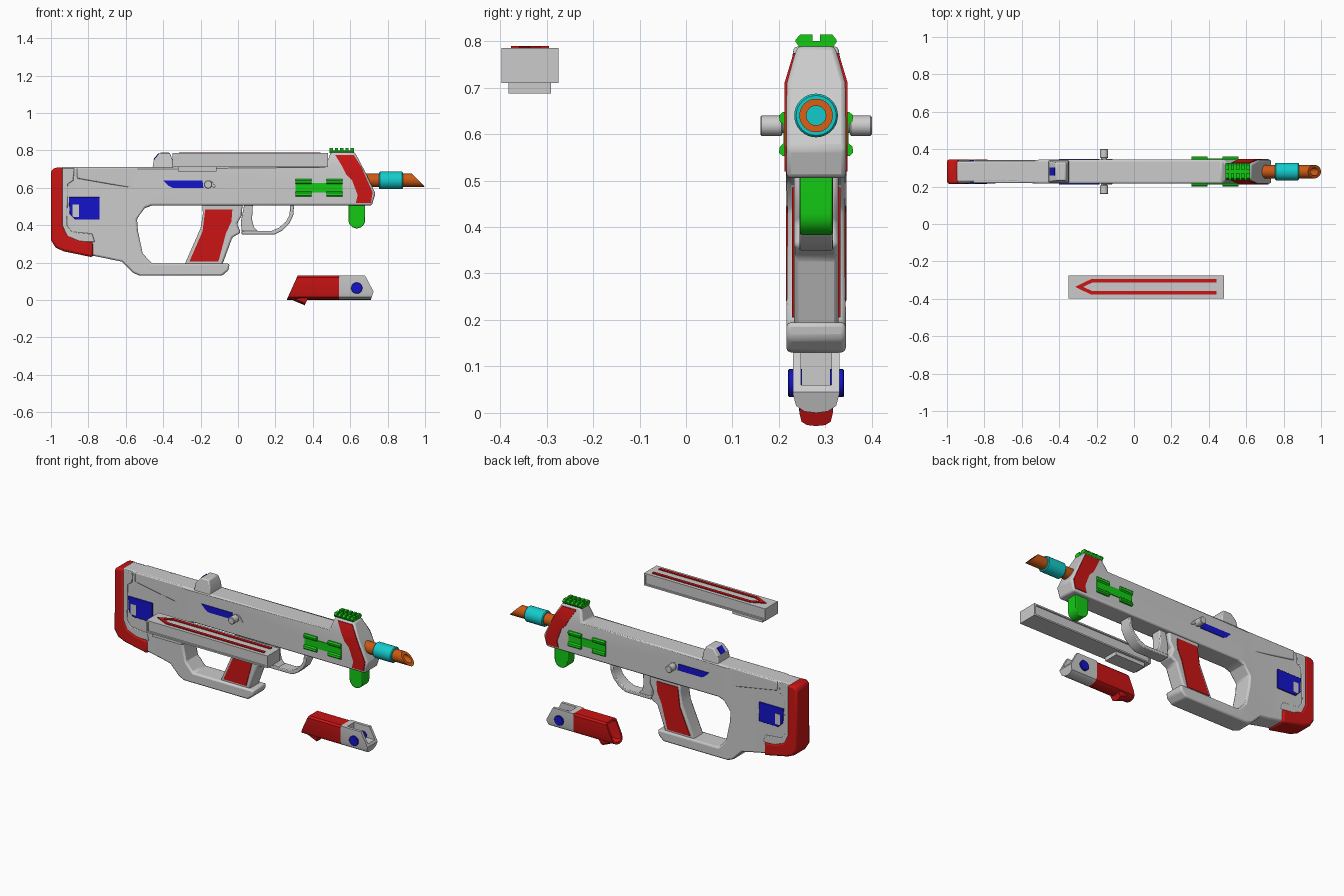
import bpy, bmesh, math
from mathutils import Vector

if "Cube" in bpy.data.objects:
    bpy.data.objects.remove(bpy.data.objects["Cube"])

Y = 0.28          # centre plane of the main assembly
BORE = 0.64       # barrel height
parts = []


def material(name, r, g, b):
    m = bpy.data.materials.new(name)
    m.use_nodes = True
    m.diffuse_color = (r, g, b, 1)
    m.node_tree.nodes["Principled BSDF"].inputs["Base Color"].default_value = (r, g, b, 1)
    return m


grey = material("light grey", 0.6, 0.6, 0.6)
red = material("red", 0.6, 0.007, 0.007)
green = material("green", 0.007, 0.6, 0.007)
blue = material("blue", 0.007, 0.007, 0.6)
cyan = material("cyan", 0.007, 0.6, 0.6)
orange = material("orange", 0.6, 0.1, 0.007)


def place(axis, a, b, c):
    return Vector({"x": (c, a, b), "y": (a, c, b), "z": (a, b, c)}[axis])


def finish(name, bm, mat, bevel=0):
    bmesh.ops.recalc_face_normals(bm, faces=bm.faces)
    mesh = bpy.data.meshes.new(name)
    bm.to_mesh(mesh)
    bm.free()
    mesh.materials.append(mat)
    ob = bpy.data.objects.new(name, mesh)
    bpy.context.collection.objects.link(ob)
    if bevel:
        mod = ob.modifiers.new("soft edges", "BEVEL")
        mod.width, mod.segments = bevel, 2
        mod.limit_method, mod.angle_limit = "ANGLE", math.radians(35)
        mod.use_clamp_overlap = False
    parts.append(ob)
    return ob


def prism(name, pts, mat, half, centre=Y, axis="y", bevel=0, splits=(), clips=(), shape=None, inset=None):
    """Extrude an outline along an axis, then split, clip, reshape and inset it."""
    bm = bmesh.new()
    rings = [[bm.verts.new(place(axis, a, b, centre + s * half)) for a, b in pts] for s in (-1, 1)]
    for ring in rings:
        bm.faces.new(ring)
    for i in range(len(pts)):
        j = (i + 1) % len(pts)
        bm.faces.new((rings[0][i], rings[0][j], rings[1][j], rings[1][i]))
    bmesh.ops.recalc_face_normals(bm, faces=bm.faces)
    for (x, z), (nx, nz), clear in [(*s, False) for s in splits] + [(*c, True) for c in clips]:
        bmesh.ops.bisect_plane(bm, geom=bm.verts[:] + bm.edges[:] + bm.faces[:], dist=1e-4,
                               plane_co=(x, 0, z), plane_no=(nx, 0, nz), clear_outer=clear)
        if clear:
            bmesh.ops.holes_fill(bm, edges=bm.edges, sides=0)
    if shape:
        for v in bm.verts:
            shape(v.co)
    if inset:
        rule, steps = inset
        bm.normal_update()
        faces = [f for f in bm.faces if rule(f.normal)]
        for thickness, depth in steps:
            bmesh.ops.inset_individual(bm, faces=faces, thickness=thickness, depth=depth)
    return finish(name, bm, mat, bevel)


def side_plates(name, pts, mat, surface, proud=0.004, bevel=0):
    """Matching thin plates on both flanks."""
    for side, s in (("left", 1), ("right", -1)):
        prism(f"{side}_{name}", pts, mat, 0.0045, Y + s * (surface + proud - 0.0045), bevel=bevel)


def lathe(name, profile, mat, centre, axis="x", sides=32, shape=None):
    """Turn a (position, radius) profile about an axis through the centre."""
    bm = bmesh.new()
    rings = []
    for t, r in profile:
        angles = [math.tau * i / sides for i in range(sides)]
        rings.append([bm.verts.new(place(axis, centre[0] + r * math.cos(a), centre[1] + r * math.sin(a), t))
                      for a in angles])
    for p, q in zip(rings, rings[1:]):
        for i in range(sides):
            bm.faces.new((p[i - 1], p[i], q[i], q[i - 1]))
    bmesh.ops.remove_doubles(bm, verts=bm.verts, dist=1e-5)
    if shape:
        for v in bm.verts:
            shape(v.co)
    return finish(name, bm, mat)


def rect(x0, x1, z0, z1):
    return [(x0, z0), (x1, z0), (x1, z1), (x0, z1)]


# Main body: slimmer stock at the back, narrowing crown on the front block
DECK = 0.71


def body_width(co, extra=0.0):
    w = 0.064 - 0.008 * min(1, max(0, (-0.5 - co.x) / 0.18))
    w -= 0.3 * max(0, co.z - DECK)
    co.y = Y + math.copysign(w + extra, co.y - Y)


prism("body_frame",
      [(-.95, DECK), (.47, DECK), (.495, .79), (.625, .79), (.68, .685), (.735, .57), (.715, .505),
       (-.46, .505), (-.5, .49), (-.54, .435), (-.535, .37), (-.51, .25), (-.46, .195), (-.045, .195),
       (-.05, .16), (-.085, .13), (-.525, .13), (-.56, .145), (-.62, .205), (-.79, .24), (-.95, .29)],
      grey, 0.064, bevel=0.01, shape=body_width,
      splits=[((0, DECK), (0, 1)), ((-.5, 0), (1, 0)), ((-.68, 0), (1, 0))])

# Red bands on the front block, following its crown
prism("front_band", [(.52, .775), (.62, .775), (.66, DECK), (.72, .575), (.71, .52), (.63, .52),
                     (.64, .56), (.61, .64), (.58, .67), (.56, DECK)],
      red, 0.064, splits=[((0, DECK), (0, 1))], shape=lambda co: body_width(co, 0.004))

# Stock: red butt pad, raised rim and upper ridge
prism("butt_pad", [(-.935, .708), (-.98, .708), (-1, .69), (-1, .32), (-.975, .28), (-.93, .26), (-.775, .228),
                   (-.775, .31), (-.85, .32), (-.91, .345), (-.935, .4)], red, 0.065, bevel=0.012)
prism("stock_rim", [(-.94, .705), (-.875, .705), (-.88, .64), (-.91, .62), (-.915, .4), (-.89, .365),
                    (-.78, .355), (-.765, .31), (-.85, .31), (-.94, .34)], grey, 0.061, bevel=0.004)
prism("stock_ridge", [(-.86, .709), (-.45, .709), (-.52, .59), (-.86, .65)], grey, 0.0615, bevel=0.006)

# Buckle with a small window
side_plates("buckle", [(-.905, .55), (-.74, .55), (-.74, .43), (-.87, .43), (-.9, .46)], blue, 0.058, 0.005, 0.002)
side_plates("buckle_window", rect(-.885, -.85, .445, .51), grey, 0.063, 0.002)

# Rear sight hump with its blue inlay
def hump_width(co):
    co.y = Y + (co.y - Y) * (1 - 3 * max(0, co.z - DECK))


prism("rear_sight", [(-.46, .69), (-.45, .75), (-.418, .788), (-.365, .788), (-.35, .75), (-.345, .69)],
      grey, 0.062, bevel=0.006, shape=hump_width)
prism("rear_sight_inlay", [(-.453, .752), (-.425, .786), (-.419, .78), (-.446, .748)], blue, 0.022)

# Blue slide strips, charging knobs and their levers
side_plates("slide_strip", [(-.4, .64), (-.19, .64), (-.185, .6), (-.35, .6), (-.37, .61)], blue, 0.064)
for side, s in (("left", 1), ("right", -1)):
    lathe(f"{side}_knob", [(Y + s * d, r) for d, r in
                           ((.05, 0), (.05, .016), (.072, .016), (.075, .022), (.117, .022), (.12, .019), (.12, 0))],
          grey, (-.16, .618), "y", 24)
side_plates("knob_lever", [(-.17, .64), (-.14, .635), (-.115, .6), (-.14, .605)], grey, 0.064, bevel=0.002)

# Pistol grip with red panels, trigger and guard
prism("grip", [(-.19, .52), (.025, .52), (.02, .45), (-.005, .41), (.015, .36), (-.03, .335), (-.087, .18),
               (-.29, .18), (-.2, .385), (-.188, .46)], grey, 0.048, bevel=0.01)
side_plates("grip_panel", [(-.175, .485), (-.03, .485), (-.035, .42), (-.065, .355), (-.105, .205),
                           (-.26, .205), (-.19, .365)], red, 0.048)
prism("trigger", [(.035, .52), (.08, .52), (.075, .43), (.085, .39), (.11, .365), (.02, .365), (.015, .42)],
      grey, 0.032, bevel=0.006)
prism("trigger_guard", [(.3, .51), (.295, .45), (.275, .41), (.235, .37), (.195, .35), (.02, .35), (.02, .37),
                        (.18, .37), (.22, .387), (.257, .42), (.275, .455), (.28, .51)], grey, 0.036, bevel=0.004)

# Green accessories: front stub, flank mounts and top rail
arc = [(.635 + .045 * math.cos(a), .43 + .047 * math.sin(a))
       for a in (math.pi * (1 + i / 12) for i in range(13))]
prism("front_stub", arc + [(.68, .52), (.59, .52)], green, 0.035, bevel=0.004)
lips = [(.06, .553), (.072, .553), (.08, .56), (.078, .573), (.07, .58), (.07, .62),
        (.078, .627), (.08, .64), (.072, .647), (.06, .647)]
for side, s in (("left", 1), ("right", -1)):
    for end, x in (("rear", .35), ("front", .515)):
        prism(f"{side}_{end}_mount", [(Y + s * d, z) for d, z in lips], green, 0.043, x, "x")
side_plates("mount_bridge", rect(.38, .48, .575, .625), green, 0.064, 0.005)
prism("top_rail", [(Y - .035, .785), (Y + .035, .785), (Y + .045, .8), (Y - .045, .8)], green, 0.065, .555, "x")
for i in range(5):
    for s in (-1, 1):
        tooth = [(.008, .798), (.044, .798), (.044, .803), (.035, .814), (.008, .814)]
        prism("rail_tooth", [(Y + s * d, z) for d, z in tooth], green, 0.0085, .499 + i * .028, "x")

# Barrel with a slanted hollow tip, sleeve and inner plug
def slant(co):
    if co.x > 0.9:
        co.x = 0.965 - (co.z - BORE) * 0.97


lathe("barrel", [(.66, 0), (.66, .036), (.92, .036), (.92, .021), (.86, .021)], orange, (Y, BORE), shape=slant)
lathe("barrel_sleeve", [(.755, .03), (.755, .043), (.76, .047), (.876, .047), (.881, .043), (.881, .03)],
      cyan, (Y, BORE))
lathe("barrel_plug", [(.84, 0), (.84, .022), (.87, .022), (.87, 0)], cyan, (Y, BORE))

# Loose top cover with tab and arrow stripe
C = -0.336
prism("cover", rect(-.35, .48, .71, .785), grey, 0.0615, C,
      inset=(lambda n: abs(n.y) > 0.9, [(0.013, 0), (0.002, -0.006)]))
prism("cover_tab", rect(-.32, -.115, .687, .715), grey, 0.046, C)
half_arrow = [(-.315, 0), (-.23, .041), (.44, .041), (.44, .022), (-.225, .022), (-.272, 0)]
mirrored = [(x, -y) for x, y in half_arrow[-2:0:-1]]
prism("cover_arrow", [(x, C + y) for x, y in half_arrow + mirrored], red, 0.004, .786, "z")

# Loose folding handle: hollow red sleeve and grey fork
curve = [(.05, .04), (.043, .015), (.025, .003), (0, 0), (-.025, .003), (-.043, .015), (-.05, .04)]
belly = [(Y + d, z) for d, z in curve]


def rake(co):
    if co.x < 0.4:
        co.x += 0.45 * co.z


prism("handle_sleeve", belly + [(Y - .05, .12), (Y - .04, .13), (Y + .04, .13), (Y + .05, .12)], red, 0.14, .4, "x",
      shape=rake, inset=(lambda n: n.x < -0.7, [(0.012, 0), (0.002, -0.1)]))
prism("handle_fork", belly + [(Y - .05, .13), (Y - .033, .13), (Y - .033, .06), (Y + .033, .06),
                              (Y + .033, .13), (Y + .05, .13)], grey, 0.1, .64, "x",
      clips=[((.68, .13), (.085, .045)), ((.725, .045), (.045, -.015))])
prism("fork_root", rect(.54, .575, .03, .13), grey, 0.034)
for side, s in (("left", 1), ("right", -1)):
    lathe(f"{side}_pivot", [(Y + s * d, r) for d, r in ((.03, 0), (.03, .03), (.058, .03), (.06, .028), (.06, 0))],
          blue, (.635, .064), "y", 24)

# Smooth shading with crisp edges
bpy.ops.object.select_all(action="DESELECT")
for ob in parts:
    ob.select_set(True)
bpy.context.view_layer.objects.active = parts[0]
bpy.ops.object.shade_smooth_by_angle(angle=math.radians(30))
